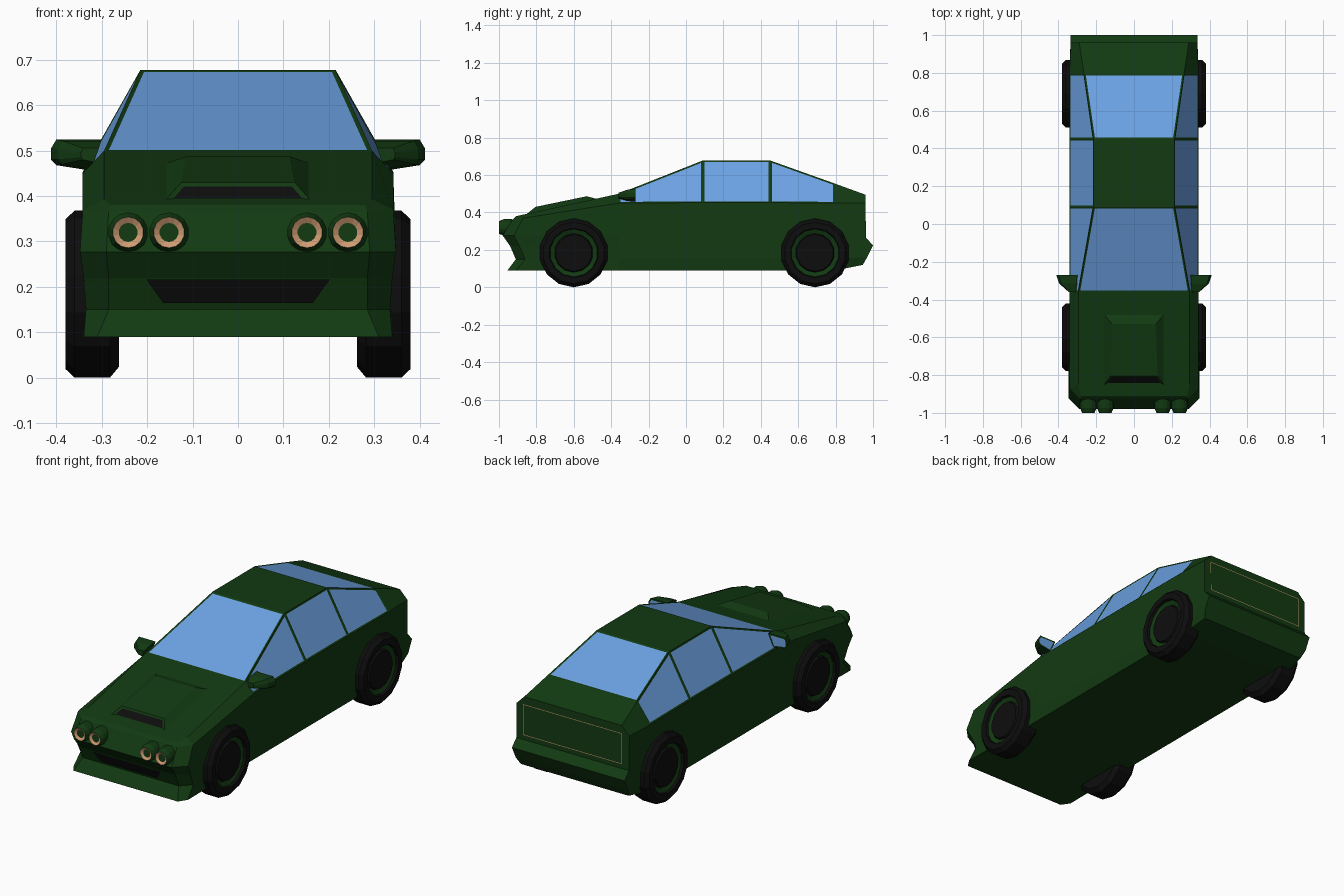
import bpy, bmesh, math

if "Cube" in bpy.data.objects:
    bpy.data.objects.remove(bpy.data.objects["Cube"])


def material(name, rgb):
    m = bpy.data.materials.new(name)
    m.diffuse_color = (*rgb, 1)
    m.use_nodes = True
    m.node_tree.nodes["Principled BSDF"].inputs["Base Color"].default_value = m.diffuse_color
    return m


GREEN = material("dark green paint", (0.006, 0.042, 0.006))
GLASS = material("blue glass", (0.15, 0.36, 0.77))
BLACK = material("black rubber", (0.004, 0.004, 0.004))
TAN = material("tan trim", (0.62, 0.33, 0.17))
MATS = [GREEN, GLASS, BLACK, TAN]
G, W, K, T = range(4)


def finish(name, bm):
    bmesh.ops.recalc_face_normals(bm, faces=bm.faces)
    me = bpy.data.meshes.new(name)
    bm.to_mesh(me)
    bm.free()
    for m in MATS:
        me.materials.append(m)
    ob = bpy.data.objects.new(name, me)
    bpy.context.collection.objects.link(ob)
    return ob


def inset(bm, faces, thickness, mat, depth=0.0):
    bmesh.ops.recalc_face_normals(bm, faces=bm.faces)
    bmesh.ops.inset_individual(bm, faces=faces, thickness=thickness, depth=depth,
                               use_even_offset=True)
    for f in faces:
        f.material_index = mat


def loft(sections):
    """Join rings of points; returns bmesh, and face grid[section][edge]."""
    bm = bmesh.new()
    rings = [[bm.verts.new(p) for p in s] for s in sections]
    n = len(rings[0])
    grid = [[bm.faces.new((a[i], a[(i + 1) % n], b[(i + 1) % n], b[i])) for i in range(n)]
            for a, b in zip(rings, rings[1:])]
    return bm, rings, grid


def revolve(name, profile, place, sides):
    """Spin (axial, radius, material) points; place maps (axial, u, v) to space."""
    bm = bmesh.new()
    rings = []
    for a, r, _ in profile:
        rings.append([bm.verts.new(place(a, r * math.sin(2 * math.pi * k / sides),
                                         r * math.cos(2 * math.pi * k / sides)))
                      for k in range(sides)])
    for j in range(len(rings) - 1):
        for k in range(sides):
            l = (k + 1) % sides
            f = bm.faces.new((rings[j][k], rings[j][l], rings[j + 1][l], rings[j + 1][k]))
            f.material_index = profile[j][2]
    bm.faces.new(rings[0]).material_index = profile[0][2]
    bm.faces.new(rings[-1]).material_index = profile[-1][2]
    return finish(name, bm)


def plate(name, pts, mat):
    bm = bmesh.new()
    bm.faces.new([bm.verts.new(p) for p in pts]).material_index = mat
    return finish(name, bm)


# Body: half sections from sill to roof edge, mirrored into rings
def station(y, belt, top):
    rows = [(0.335, 0.09), (0.342, 0.155), (0.342, 0.222), (0.342, 0.275), belt, top]
    return [(x, y, z) for x, z in rows]


halves = [
    [(0.31, -0.955, 0.09), (0.285, -0.91, 0.15), (0.285, -0.94, 0.22),
     (0.29, -0.98, 0.277), (0.285, -0.925, 0.365), (0.28, -0.91, 0.38)],
    [(0.34, -0.91, 0.09), (0.335, -0.86, 0.15), (0.34, -0.89, 0.22),
     (0.348, -0.92, 0.277), (0.342, -0.87, 0.37), (0.295, -0.85, 0.393)],
    station(-0.36, (0.342, 0.45), (0.295, 0.50)),
    station(0.09, (0.342, 0.453), (0.215, 0.678)),
    station(0.45, (0.342, 0.453), (0.215, 0.678)),
    station(0.795, (0.342, 0.45), (0.265, 0.555)),
    [(0.32, 0.945, 0.12), (0.335, 0.968, 0.16), (0.335, 1.0, 0.225),
     (0.335, 0.962, 0.265), (0.335, 0.96, 0.45), (0.29, 0.96, 0.495)],
]
bm, rings, grid = loft([h + [(-x, y, z) for x, y, z in reversed(h)] for h in halves])
for ring in (rings[0], rings[-1]):
    for i in range(5):
        bm.faces.new((ring[i], ring[i + 1], ring[10 - i], ring[11 - i]))
# Windows: side faces 4 and 6, windscreen and rear glass are face 5
panes = [grid[s][e] for s in (2, 3, 4) for e in (4, 6)] + [grid[2][5], grid[4][5]]
inset(bm, panes, 0.009, W, -0.002)
finish("body", bm)

# Bonnet scoop with dark mouth
bm, rings, grid = loft([
    [(-0.165, -0.86, 0.385), (0.165, -0.86, 0.385), (0.165, -0.47, 0.47), (-0.165, -0.47, 0.47)],
    [(-0.125, -0.805, 0.43), (0.125, -0.805, 0.43), (0.115, -0.53, 0.487), (-0.115, -0.53, 0.487)]])
bm.faces.new(rings[1])
inset(bm, [grid[0][0]], 0.010, K, -0.004)
finish("bonnet_scoop", bm)

# Front grille
plate("grille", [(-0.165, -0.922, 0.165), (0.165, -0.922, 0.165),
                 (0.202, -0.944, 0.216), (-0.202, -0.944, 0.216)], K)

# Rear panel with thin tan outline
bm = bmesh.new()
f = bm.faces.new([bm.verts.new(p) for p in [(-0.295, 0.964, 0.29), (-0.295, 0.963, 0.455),
                                            (0.295, 0.963, 0.455), (0.295, 0.964, 0.29)]])
f.material_index = T
inset(bm, [f], 0.003, G)
finish("rear_panel", bm)

# Headlights
for x in (-0.242, -0.152, 0.152, 0.242):
    revolve("headlight", [(-0.88, 0.032, G), (-0.93, 0.044, G), (-0.975, 0.044, G),
                          (-1.0, 0.034, T), (-0.992, 0.021, G), (-0.992, 0.005, G)],
            lambda a, u, v, x=x: (x + u, a, 0.32 + v), 14)

# Wheels: tyre, green rim ring and dark hub
wheel = [(0.262, 0.10, K), (0.262, 0.16, K), (0.282, 0.184, K), (0.36, 0.184, K),
         (0.38, 0.165, K), (0.38, 0.132, K), (0.366, 0.128, G), (0.356, 0.104, K),
         (0.368, 0.098, K), (0.368, 0.01, K)]
for end, y in (("front", -0.60), ("rear", 0.69)):
    for side, s in (("right", 1), ("left", -1)):
        revolve(f"{end}_{side}_wheel", wheel,
                lambda a, u, v, s=s, y=y: (s * a, y + u, 0.184 + v), 14)

# Door mirrors with glass on the back
outline = [(0.30, 0.525), (0.40, 0.525), (0.412, 0.505), (0.412, 0.48),
           (0.40, 0.468), (0.33, 0.457)]
for side, s in (("right", 1), ("left", -1)):
    secs = [[(s * (0.31 + (x - 0.31) * k), y, 0.49 + (z - 0.49) * q) for x, z in outline]
            for y, k, q in ((-0.27, 1, 1), (-0.315, 0.85, 0.9), (-0.36, 0.35, 0.45))]
    bm, rings, grid = loft(secs)
    bm.faces.new(rings[-1])
    back = bm.faces.new(rings[0])
    inset(bm, [back], 0.008, W)
    finish(f"{side}_mirror", bm)
